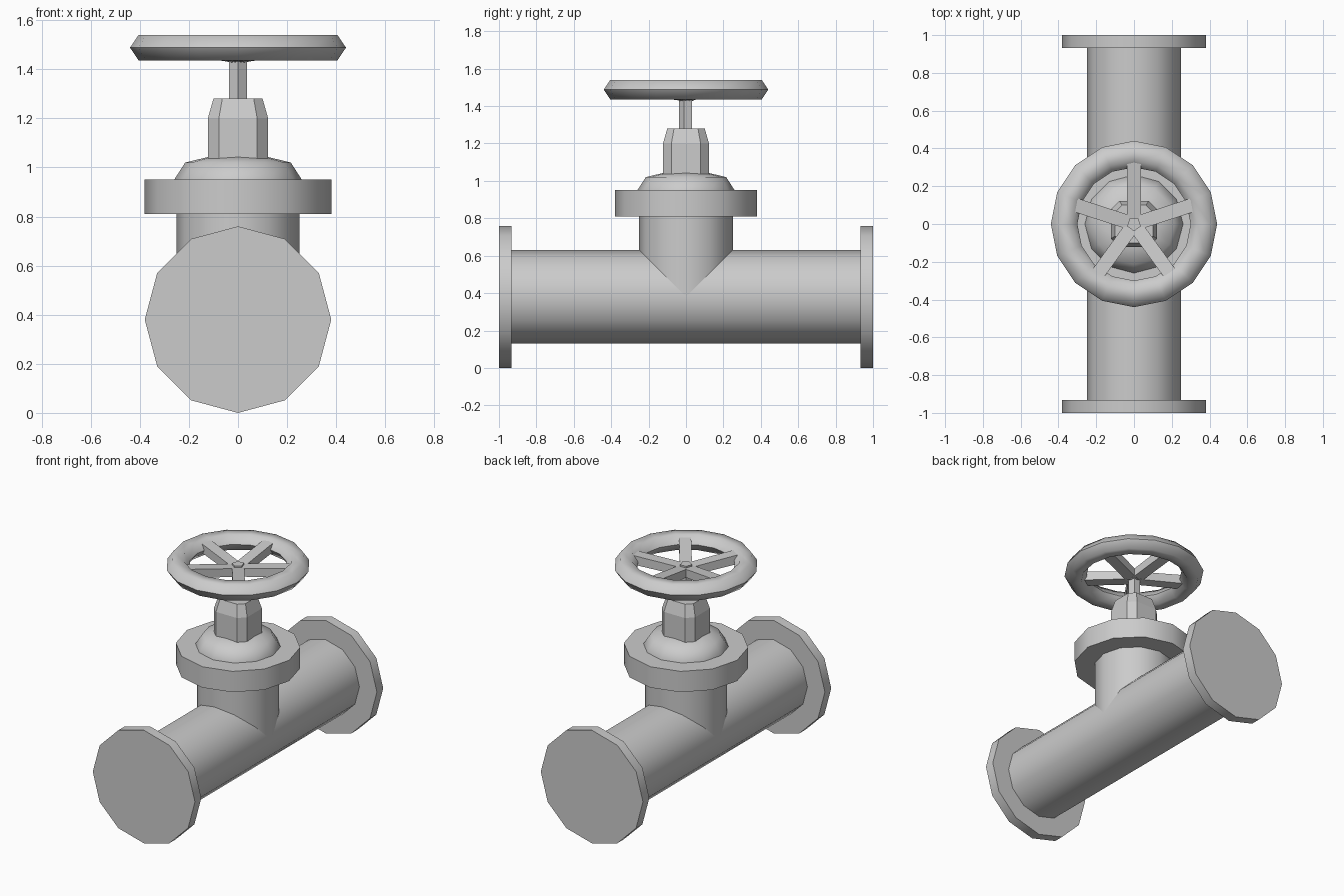
import bpy, bmesh, math
from mathutils import Matrix, Vector

cube = bpy.data.objects.get("Cube")
if cube:
    bpy.data.objects.remove(cube, do_unlink=True)

GREY = (0.6, 0.6, 0.6, 1)
metal = bpy.data.materials.new("grey_metal")
metal.use_nodes = True
metal.diffuse_color = GREY
metal.node_tree.nodes["Principled BSDF"].inputs["Base Color"].default_value = GREY


def finish(name, bm, smooth=40):
    bmesh.ops.recalc_face_normals(bm, faces=bm.faces)
    mesh = bpy.data.meshes.new(name)
    bm.to_mesh(mesh)
    bm.free()
    mesh.materials.append(metal)
    obj = bpy.data.objects.new(name, mesh)
    bpy.context.collection.objects.link(obj)
    if smooth:
        bpy.ops.object.select_all(action='DESELECT')
        obj.select_set(True)
        bpy.context.view_layer.objects.active = obj
        bpy.ops.object.shade_smooth_by_angle(angle=math.radians(smooth))
    return obj


def loft(bm, rings, closed=False):
    """Skin a list of equal point rings, capped unless they form a loop."""
    loops = [[bm.verts.new(p) for p in ring] for ring in rings]
    pairs = list(zip(loops, loops[1:]))
    if closed:
        pairs.append((loops[-1], loops[0]))
    else:
        bm.faces.new(loops[0])
        bm.faces.new(loops[-1])
    n = len(loops[0])
    for a, b in pairs:
        for i in range(n):
            j = (i + 1) % n
            bm.faces.new((a[i], a[j], b[j], b[i]))


def circle(r, z, sides=12, start=0.0):
    angles = [start + math.tau * i / sides for i in range(sides)]
    return [Vector((r * math.cos(a), r * math.sin(a), z)) for a in angles]


def turned(name, profile, sides=12, start=0.0, smooth=40, matrix=None):
    bm = bmesh.new()
    loft(bm, [circle(r, z, sides, start) for r, z in profile])
    if matrix:
        bm.transform(matrix)
    return finish(name, bm, smooth)


# Horizontal pipe and end flanges
AXIS = 0.38
along_y = Matrix.Translation((0, 0, AXIS)) @ Matrix.Rotation(math.pi / 2, 4, 'X')
turned("main_pipe", [(0.25, -0.95), (0.25, 0.95)], matrix=along_y)
turned("front_flange", [(0.38, 0.933), (0.38, 1)], matrix=along_y)
turned("back_flange", [(0.38, -1), (0.38, -0.933)], matrix=along_y)

# Upright branch, its flange and the domed bonnet
turned("branch_pipe", [(0.25, AXIS), (0.25, 0.83)])
turned("bonnet_flange", [(0.38, 0.81), (0.38, 0.95)])
turned("bonnet", [(0.26, 0.94), (0.26, 0.95), (0.215, 1.02), (0.12, 1.043), (0.04, 1.046)],
       smooth=65)


# Packing nut: square with cut corners, narrowing at the top
def cut_square(half, flat, z):
    corners = [(half, -flat), (half, flat), (flat, half), (-flat, half)]
    corners += [(-x, -y) for x, y in corners]
    return [(x, y, z) for x, y in corners]


bm = bmesh.new()
loft(bm, [cut_square(0.123, 0.078, 1.02), cut_square(0.123, 0.078, 1.2),
          cut_square(0.1, 0.064, 1.28)])
finish("packing_nut", bm, 0)

# Five-sided stem
turned("stem", [(0.038, 1.26), (0.038, 1.497)], sides=5, start=-math.pi / 2, smooth=0)

# Handwheel rim
RIM_Z = 1.488
bm = bmesh.new()
section = [(0.37 + 0.07 * math.cos(a), 0.06 * math.sin(a))
           for a in (math.tau * i / 6 for i in range(6))]
loft(bm, [circle(r, RIM_Z + z, 16) for r, z in section], closed=True)
finish("handwheel_rim", bm, 65)

# Five spokes, dished down toward the stem
for k in range(5):
    bm = bmesh.new()
    rings = []
    for y, low, high in ((0.0, 1.428, 1.482), (0.375, 1.47, 1.532)):
        w = 0.037
        rings.append([(-w, y, low), (w, y, low), (w, y, high), (-w, y, high)])
    loft(bm, rings)
    bm.transform(Matrix.Rotation(math.tau * k / 5, 4, 'Z'))
    finish(f"handwheel_spoke_{k + 1}", bm, 0)
